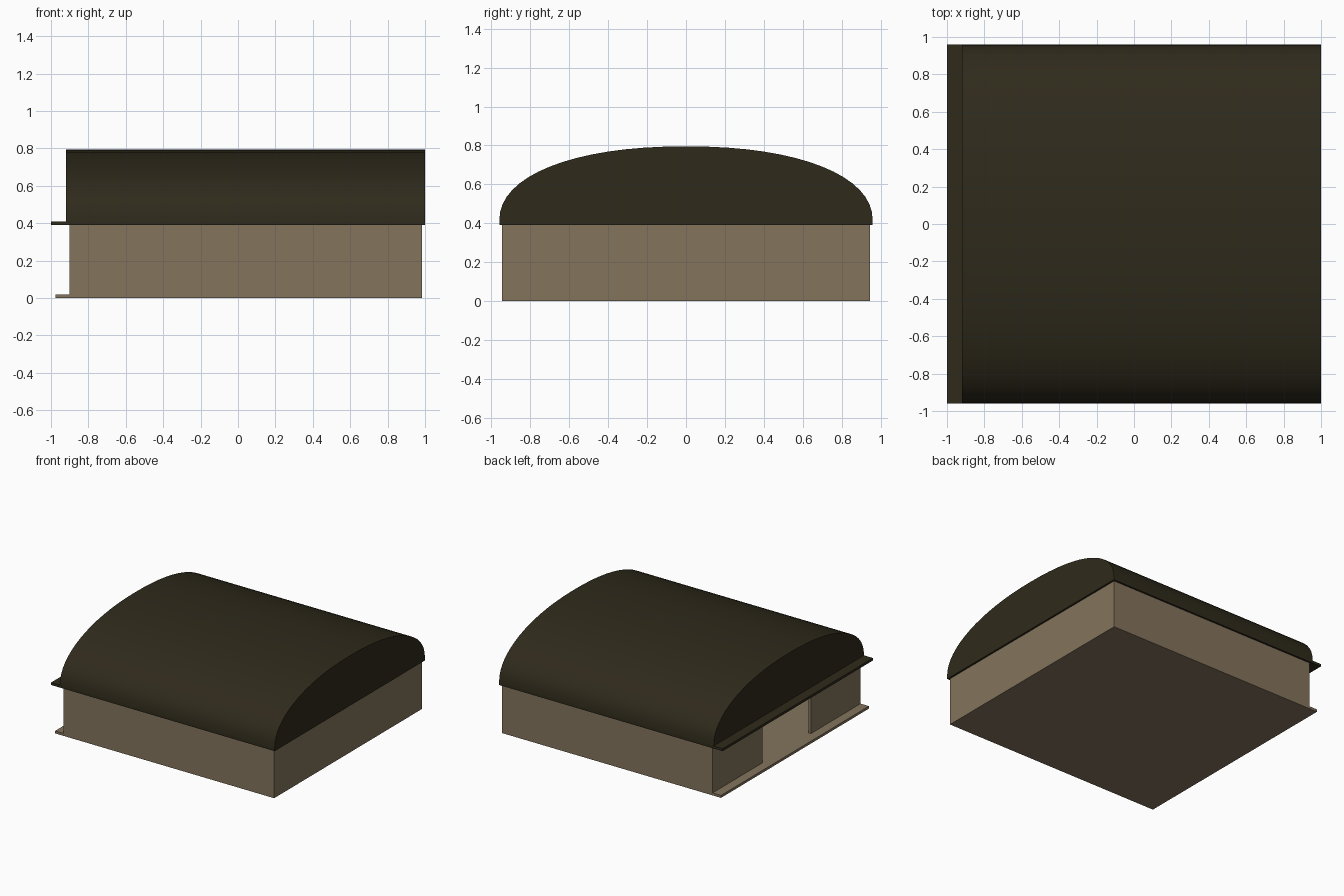
import bpy, bmesh, math

if "Cube" in bpy.data.objects:
    bpy.data.objects.remove(bpy.data.objects["Cube"])


def material(name, rgb):
    m = bpy.data.materials.new(name)
    m.diffuse_color = (*rgb, 1)
    m.use_nodes = True
    m.node_tree.nodes["Principled BSDF"].inputs["Base Color"].default_value = m.diffuse_color
    return m


wall_mat = material("tan_wall", (0.23, 0.175, 0.108))
roof_mat = material("dark_roof", (0.028, 0.023, 0.011))


def finish(name, bm, mat):
    bmesh.ops.recalc_face_normals(bm, faces=bm.faces)
    mesh = bpy.data.meshes.new(name)
    bm.to_mesh(mesh)
    bm.free()
    mesh.materials.append(mat)
    ob = bpy.data.objects.new(name, mesh)
    bpy.context.collection.objects.link(ob)
    return ob


def box(name, x, y, z, mat):
    bm = bmesh.new()
    bmesh.ops.create_cube(bm, size=1)
    for v in bm.verts:
        for i, (lo, hi) in enumerate((x, y, z)):
            v.co[i] = hi if v.co[i] > 0 else lo
    return finish(name, bm, mat)


def extrude_x(name, profile, x0, x1, mat):
    bm = bmesh.new()
    face = bm.faces.new([bm.verts.new((x0, y, z)) for y, z in profile])
    ext = bmesh.ops.extrude_face_region(bm, geom=[face], use_keep_orig=True)
    for v in ext["geom"]:
        if isinstance(v, bmesh.types.BMVert):
            v.co.x = x1
    return finish(name, bm, mat)


T = 0.02            # wall thickness
W = 0.945           # half width of the walls
X0, X1 = -0.90, 0.985
EAVE = 0.39
wall_z = (T, EAVE)

# Floor with a doorstep lip on the left side
box("floor", (-0.975, X1), (-W, W), (0, T), wall_mat)

# Walls: closed back wall, two long walls, two panels beside the doorway
box("end_wall", (X1 - T, X1), (-W + T, W - T), wall_z, wall_mat)
for s, side in ((-1, "front"), (1, "back")):
    box(side + "_wall", (X0, X1), sorted((s * W, s * (W - T))), wall_z, wall_mat)
    box(side + "_door_panel", (X0, X0 + T), sorted((s * 0.31, s * (W - T))), wall_z, wall_mat)

# Roof plate with a lip over the doorway
box("roof_plate", (-1.0, 1.0), (-0.96, 0.96), (EAVE, 0.41), roof_mat)

# Barrel roof: flattened half ellipse swept along x
n, p = 32, 2 / 2.2
profile = []
for i in range(n + 1):
    a = math.pi * i / n
    c, s = math.cos(a), max(math.sin(a), 0)
    profile.append((math.copysign(0.96 * abs(c) ** p, c), 0.41 + 0.385 * s ** p))
roof = extrude_x("barrel_roof", profile, -0.92, 1.0, roof_mat)

bpy.context.view_layer.objects.active = roof
roof.select_set(True)
bpy.ops.object.shade_smooth_by_angle(angle=math.radians(30))
